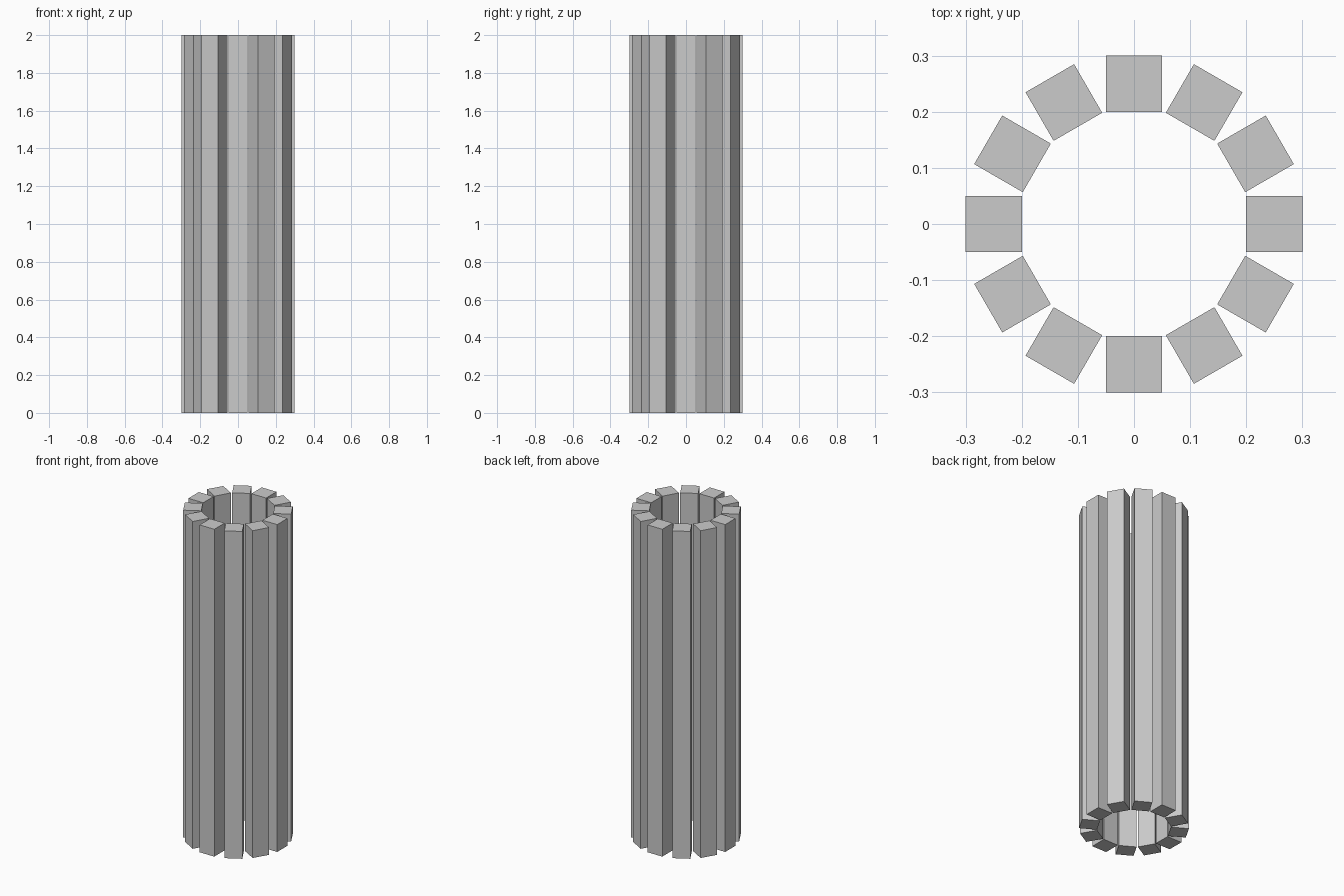
import bpy
import math

if "Cube" in bpy.data.objects:
    bpy.data.objects.remove(bpy.data.objects["Cube"])

COUNT = 12      # staves around the ring
RADIUS = 0.25   # ring radius to stave centres
WIDTH = 0.1     # square stave section
HEIGHT = 2.0

grey = bpy.data.materials.new("light_grey")
grey.diffuse_color = (0.6, 0.6, 0.6, 1.0)
grey.use_nodes = True
grey.node_tree.nodes["Principled BSDF"].inputs["Base Color"].default_value = grey.diffuse_color

# Ring of upright square staves, each turned to face outward
for i in range(COUNT):
    angle = math.tau * i / COUNT
    bpy.ops.mesh.primitive_cube_add(
        size=1,
        location=(RADIUS * math.cos(angle), RADIUS * math.sin(angle), HEIGHT / 2),
        rotation=(0, 0, angle))
    stave = bpy.context.object
    stave.name = f"stave_{i + 1:02d}"
    stave.scale = (WIDTH, WIDTH, HEIGHT)
    bpy.ops.object.transform_apply(location=False, rotation=False, scale=True)
    stave.data.materials.append(grey)
